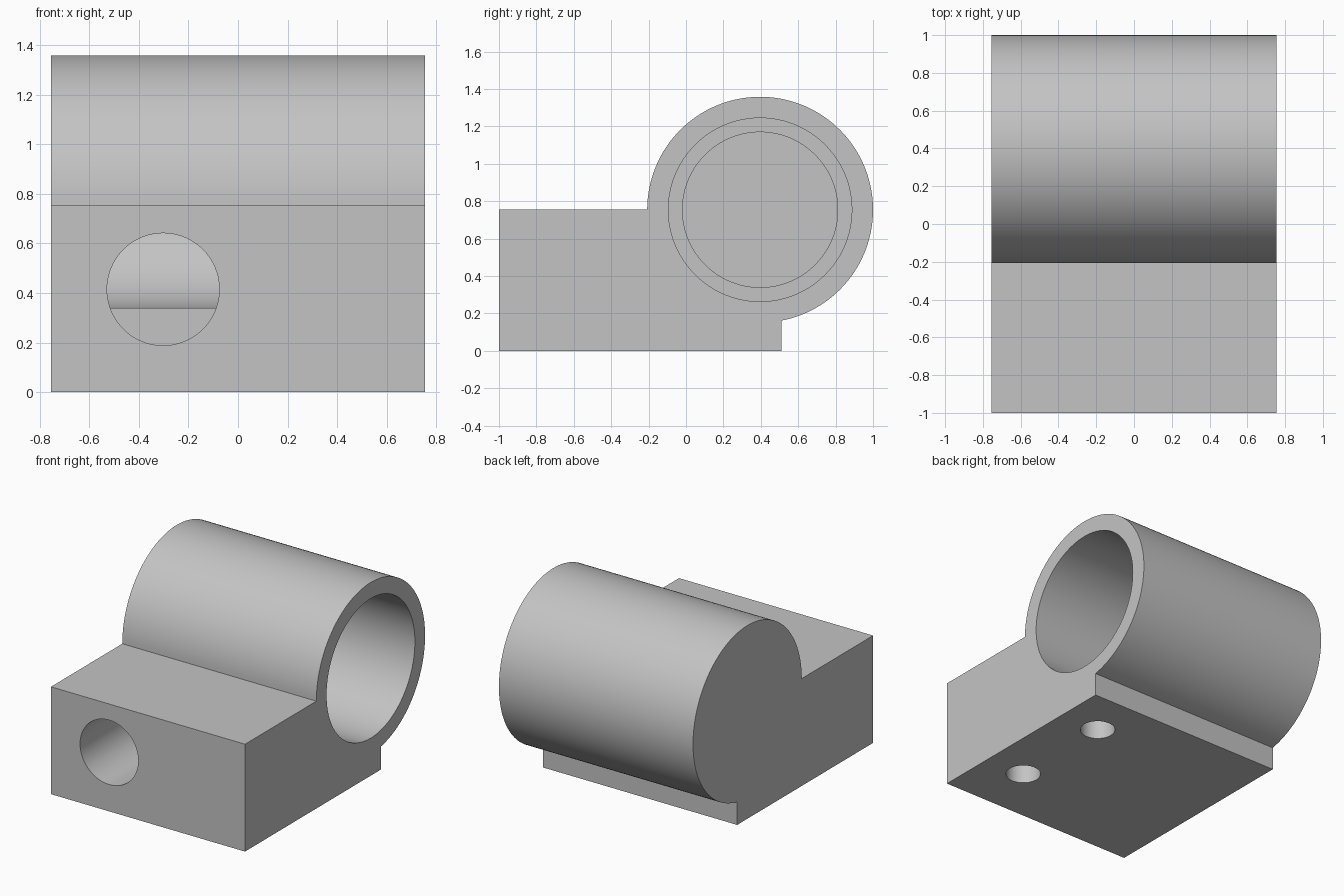
import bpy, math
from mathutils import Vector

if "Cube" in bpy.data.objects:
    bpy.data.objects.remove(bpy.data.objects["Cube"])

U = 2 / 53            # design unit: the block is 53 units deep
AXIS_Y, AXIS_Z = 37 * U - 1, 20 * U
HALF = 20 * U         # half width in x

grey = bpy.data.materials.new("plain grey")
grey.diffuse_color = (0.55, 0.55, 0.55, 1)
grey.use_nodes = True
grey.node_tree.nodes["Principled BSDF"].inputs["Base Color"].default_value = grey.diffuse_color


def cylinder(name, radius, start, end, sides=96):
    """Solid cylinder running from start to end."""
    a, b = Vector(start), Vector(end)
    bpy.ops.mesh.primitive_cylinder_add(
        vertices=sides, radius=radius, depth=(b - a).length, location=(a + b) / 2,
        rotation=(b - a).to_track_quat('Z', 'Y').to_euler())
    ob = bpy.context.object
    ob.name = name
    return ob


def combine(target, tool, operation):
    """Boolean the tool into the target and discard the tool."""
    mod = target.modifiers.new(operation.lower(), 'BOOLEAN')
    mod.operation, mod.solver, mod.object = operation, 'EXACT', tool
    bpy.context.view_layer.objects.active = target
    bpy.ops.object.modifier_apply(modifier=mod.name)
    bpy.data.objects.remove(tool, do_unlink=True)


# Side profile: base block joined to the round housing, in (y, z)
R = 16 * U
back = 40 * U - 1
low = -math.acos((back - AXIS_Y) / R)       # where the housing meets the base's back face
N = 96
profile = [(-1, 0), (back, 0)]
for i in range(N + 1):
    t = low + (math.pi - low) * i / N
    profile.append((AXIS_Y + R * math.cos(t), AXIS_Z + R * math.sin(t)))
profile.append((-1, AXIS_Z))

n = len(profile)
verts = [(x, y, z) for x in (-HALF, HALF) for y, z in profile]
faces = [tuple(reversed(range(n))), tuple(range(n, 2 * n))]
faces += [(i, (i + 1) % n, n + (i + 1) % n, n + i) for i in range(n)]
mesh = bpy.data.meshes.new("bearing_block")
mesh.from_pydata(verts, [], faces)
block = bpy.data.objects.new("bearing_block", mesh)
bpy.context.collection.objects.link(block)

# Stepped blind bore opening on the right
bore = cylinder("bore", 11 * U, (-HALF + 4 * U, AXIS_Y, AXIS_Z), (HALF + 0.1, AXIS_Y, AXIS_Z))
combine(block, bore, 'DIFFERENCE')
seat = cylinder("bearing_seat", 13 * U, (0, AXIS_Y, AXIS_Z), (HALF + 0.15, AXIS_Y, AXIS_Z))
combine(block, seat, 'DIFFERENCE')

# Front port, ending under the bore axis
port = cylinder("front_port", 6 * U, (-8 * U, -1.1, 11 * U), (-8 * U, AXIS_Y, 11 * U), 80)
combine(block, port, 'DIFFERENCE')

# Two blind mounting holes underneath
for y in (11, 31):
    hole = cylinder("mounting_hole", 3 * U, (12 * U, y * U - 1, -0.1), (12 * U, y * U - 1, 8 * U), 48)
    combine(block, hole, 'DIFFERENCE')

block.data.materials.clear()
block.data.materials.append(grey)
for p in block.data.polygons:
    p.material_index = 0
bpy.ops.object.select_all(action='DESELECT')
block.select_set(True)
bpy.context.view_layer.objects.active = block
bpy.ops.object.shade_smooth_by_angle(angle=math.radians(30))
